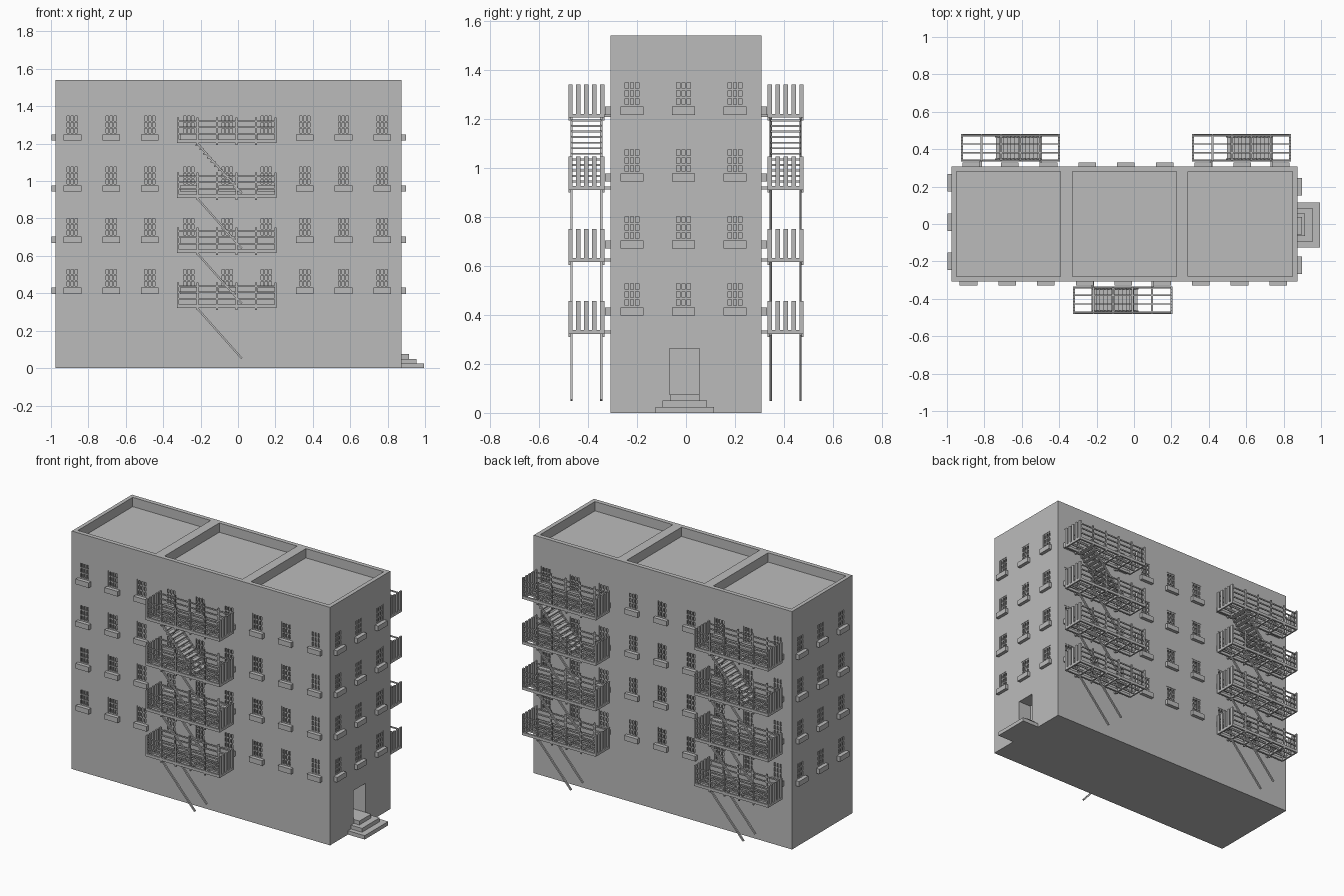
import bpy, bmesh, math
from mathutils import Matrix, Vector

if "Cube" in bpy.data.objects:
    bpy.data.objects.remove(bpy.data.objects["Cube"], do_unlink=True)

grey = bpy.data.materials.new("plain_grey")
grey.use_nodes = True
grey.diffuse_color = (0.5, 0.5, 0.5, 1)
grey.node_tree.nodes["Principled BSDF"].inputs["Base Color"].default_value = (0.5, 0.5, 0.5, 1)

X0, X1, HALF, TOP = -0.975, 0.875, 0.308, 1.54
SILLS = [0.43 + 0.273 * i for i in range(4)]
FLOORS = [0.322 + 0.294 * i for i in range(4)]


def box(bm, lo, hi, frame=Matrix()):
    """Add an axis-aligned box between two corners, placed by a frame."""
    lo, hi = Vector(lo), Vector(hi)
    m = frame @ Matrix.Translation((lo + hi) / 2) @ Matrix.Diagonal((hi - lo).to_4d())
    bmesh.ops.create_cube(bm, size=1, matrix=m)


def finish(bm, name):
    mesh = bpy.data.meshes.new(name)
    bm.to_mesh(mesh)
    bm.free()
    mesh.materials.append(grey)
    ob = bpy.data.objects.new(name, mesh)
    bpy.context.collection.objects.link(ob)
    return ob


def wall_frame(x, y, turn):
    return Matrix.Translation((x, y, 0)) @ Matrix.Rotation(turn, 4, "Z")


# Wall frames: local x runs along the wall, local -y points outward
long_columns = [-0.885 + 0.207 * i for i in range(9)]
short_columns = [-0.22, -0.01, 0.2]
walls = {
    "front": (wall_frame(0, -HALF, 0), long_columns),
    "back": (wall_frame(-0.1, HALF, math.pi), long_columns),
    "right_end": (wall_frame(X1, 0, math.pi / 2), short_columns),
    "left_end": (wall_frame(X0, 0, -math.pi / 2), short_columns),
}

# Building block with window, door and roof recesses cut out
bm = bmesh.new()
box(bm, (X0, -HALF, 0), (X1, HALF, TOP))
building = finish(bm, "building")

WIN_W, WIN_H, WIN_D = 0.072, 0.106, 0.03
bm = bmesh.new()
for frame, columns in walls.values():
    for u in columns:
        for z in SILLS:
            box(bm, (u - WIN_W / 2, -0.02, z), (u + WIN_W / 2, WIN_D, z + WIN_H), frame)
for x in (-0.95, -0.33, 0.29):
    box(bm, (x, -0.28, TOP - 0.06), (x + 0.558, 0.28, TOP + 0.1))
box(bm, (X1 - 0.09, -0.067, 0.075), (X1 + 0.05, 0.055, 0.263))
cutter = finish(bm, "recess_cutter")
cutter.hide_render = True

cut = building.modifiers.new("recesses", "BOOLEAN")
cut.operation, cut.solver, cut.object = "DIFFERENCE", "EXACT", cutter
bpy.context.view_layer.objects.active = building
bpy.ops.object.modifier_apply(modifier=cut.name)
bpy.data.objects.remove(cutter, do_unlink=True)

# Window bars and sills on each wall
for side, (frame, columns) in walls.items():
    bars, sills = bmesh.new(), bmesh.new()
    for u in columns:
        for z in SILLS:
            box(sills, (u - 0.047, -0.022, z - 0.033), (u + 0.047, 0.002, z), frame)
            for k in range(4):
                c = u + (k / 3 - 0.5) * (WIN_W - 0.008)
                box(bars, (c - 0.004, 0.002, z), (c + 0.004, 0.01, z + WIN_H), frame)
                h = z + 0.004 + k / 3 * (WIN_H - 0.008)
                box(bars, (u - WIN_W / 2, 0.003, h - 0.004),
                    (u + WIN_W / 2, 0.009, h + 0.004), frame)
    finish(bars, side + "_window_bars")
    finish(sills, side + "_window_sills")

# Entrance steps
bm = bmesh.new()
for i in range(3):
    w = 0.12 - 0.03 * i
    box(bm, (X1 - 0.002, -0.005 - w, 0.025 * i), (0.995 - 0.04 * i, -0.005 + w, 0.025 * (i + 1)))
finish(bm, "entrance_steps")

# Fire escapes: local -y points outward from the building centre line
L, NEAR, FAR, RAIL_H = 0.265, 0.333, 0.48, 0.135


def balcony(bm, z, frame):
    # Floor frame, long floor bars and cross beams
    for v in (NEAR, FAR - 0.012):
        box(bm, (-L, -v - 0.012, z), (L, -v, z + 0.018), frame)
    for v in (0.378, 0.425):
        box(bm, (-L, -v - 0.006, z + 0.004), (L, -v, z + 0.014), frame)
    for i in range(6):
        u = -L + 0.005 + i * (2 * L - 0.01) / 5
        box(bm, (u - 0.005, -FAR, z), (u + 0.005, -NEAR, z + 0.016), frame)
        # Railing posts
        if 0 < i < 5:
            for v in (NEAR, FAR - 0.008):
                box(bm, (u - 0.005, -v - 0.008, z - 0.012),
                    (u + 0.005, -v, z + RAIL_H), frame)
    # Long rails
    for h in (0.045, 0.08, 0.112):
        for v in (NEAR + 0.001, FAR - 0.008):
            box(bm, (-L, -v - 0.006, z + h), (L, -v, z + h + 0.008), frame)
    # End slats
    for i in range(5):
        v = NEAR + i * (FAR - NEAR - 0.018) / 4
        for u in (-L, L - 0.01):
            box(bm, (u, -v - 0.018, z), (u + 0.01, -v, z + RAIL_H), frame)
    # Wall brackets
    for u in (-0.16, 0.16):
        box(bm, (u - 0.006, -NEAR - 0.01, z + 0.002),
            (u + 0.006, -HALF + 0.005, z + 0.014), frame)


def stringers(bm, z, frame):
    run, drop = 0.24, 0.27
    slope = (frame @ Matrix.Translation((-0.04, 0, z - drop / 2))
             @ Matrix.Rotation(math.atan2(drop, run), 4, "Y"))
    half = math.hypot(run, drop) / 2
    for v in (NEAR + 0.008, FAR - 0.018):
        box(bm, (-half, -v - 0.01, -0.005), (half, -v, 0.005), slope)


def treads(bm, z, frame):
    for i in range(12):
        u, h = -0.155 + 0.02 * i, z - 0.012 - 0.0225 * i
        box(bm, (u - 0.012, -FAR + 0.012, h - 0.004), (u + 0.014, -NEAR - 0.012, h + 0.004), frame)


escapes = {
    "front": wall_frame(-0.06, 0, 0),
    "back_left": wall_frame(0.575, 0, math.pi),
    "back_right": wall_frame(-0.66, 0, math.pi),
}
for name, frame in escapes.items():
    decks, stairs = bmesh.new(), bmesh.new()
    for z in FLOORS:
        balcony(decks, z, frame)
        stringers(stairs, z, frame)
    treads(stairs, FLOORS[-1], frame)
    finish(decks, name + "_balconies")
    finish(stairs, name + "_stairs")
